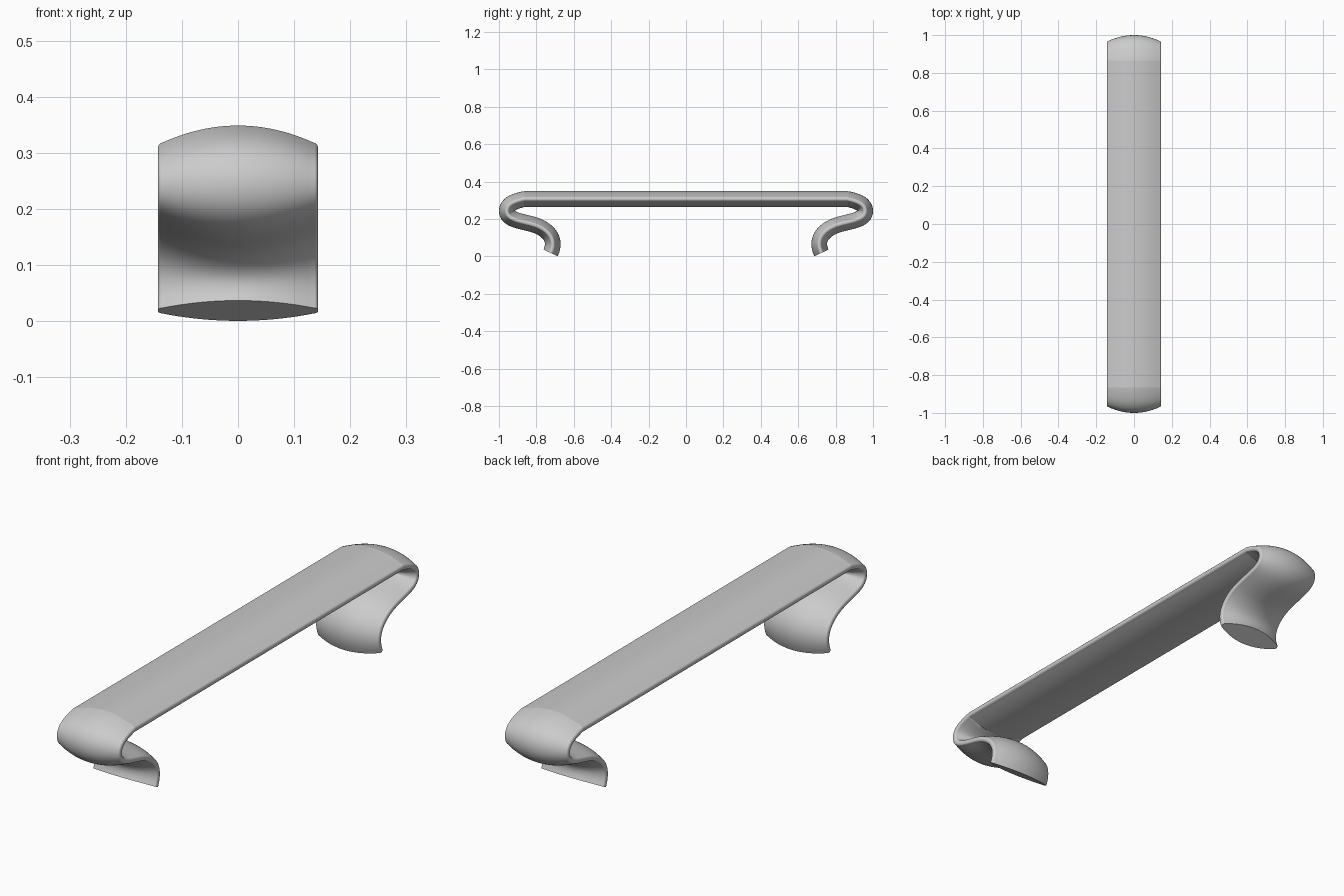
import bpy, bmesh, math
from mathutils import Vector

if "Cube" in bpy.data.objects:
    bpy.data.objects.remove(bpy.data.objects["Cube"])


def bezier(a, b, c, d, steps):
    """Points and unit tangents along one cubic segment in the (y, z) plane."""
    a, b, c, d = map(Vector, (a, b, c, d))
    out = []
    for i in range(steps + 1):
        t = i / steps
        s = 1 - t
        p = a * s**3 + b * 3 * s * s * t + c * 3 * s * t * t + d * t**3
        tan = (b - a) * s * s + (c - b) * 2 * s * t + (d - c) * t * t
        out.append((p, tan.normalized()))
    return out


def lens_section(half_w=0.143, half_t=0.042, edge=0.011, r=0.007, n=24):
    """Lens cross-section with small rounded edges, as (x, thickness) pairs."""
    flat = half_w - r
    top = []
    for i in range(n + 1):
        x = flat * (1 - 2 * i / n)
        top.append((x, edge + (half_t - edge) * (1 - (x / flat) ** 2)))
    # rounded ends: elliptical half turns between the two bulging faces
    angles = [math.pi / 2 - math.pi * k / 8 for k in range(1, 8)]
    left = [(-flat - r * math.cos(a), edge * math.sin(a)) for a in angles]
    bottom = [(-x, -h) for x, h in top]
    right = [(-x, -h) for x, h in left]
    return top + left + bottom + right


# Path of one half: straight bar, hooked end, curled foot
hook = bezier((.865, .307), (.905, .297), (.958, .285), (.958, .243), 14)
hook += bezier((.958, .243), (.958, .19), (.87, .19), (.80, .165), 18)[1:]
hook += bezier((.80, .165), (.735, .14), (.69, .09), (.724, .019), 16)[1:]
hook[0] = (hook[0][0], Vector((1, 0)))
path = [(Vector((0, .307)), Vector((1, 0)))] + hook

bm = bmesh.new()
rings = []
for p, t in path:
    rings.append([bm.verts.new((x, p.x - t.y * h, p.y + t.x * h))
                  for x, h in lens_section()])
for r0, r1 in zip(rings, rings[1:]):
    for i in range(len(r0)):
        j = (i + 1) % len(r0)
        bm.faces.new((r0[i], r0[j], r1[j], r1[i]))
bm.faces.new(rings[-1])
bmesh.ops.recalc_face_normals(bm, faces=bm.faces)
# crisp seam where the bar meets the hook
seam = set(rings[1])
for e in bm.edges:
    if e.verts[0] in seam and e.verts[1] in seam:
        e.smooth = False

mesh = bpy.data.meshes.new("pull_handle")
bm.to_mesh(mesh)
bm.free()
handle = bpy.data.objects.new("pull_handle", mesh)
bpy.context.collection.objects.link(handle)

# Mirror to the other end
mirror = handle.modifiers.new("mirror", 'MIRROR')
mirror.use_axis = (False, True, False)
bpy.context.view_layer.objects.active = handle
handle.select_set(True)
bpy.ops.object.modifier_apply(modifier=mirror.name)
bpy.ops.object.shade_smooth_by_angle(angle=math.radians(40), keep_sharp_edges=True)
